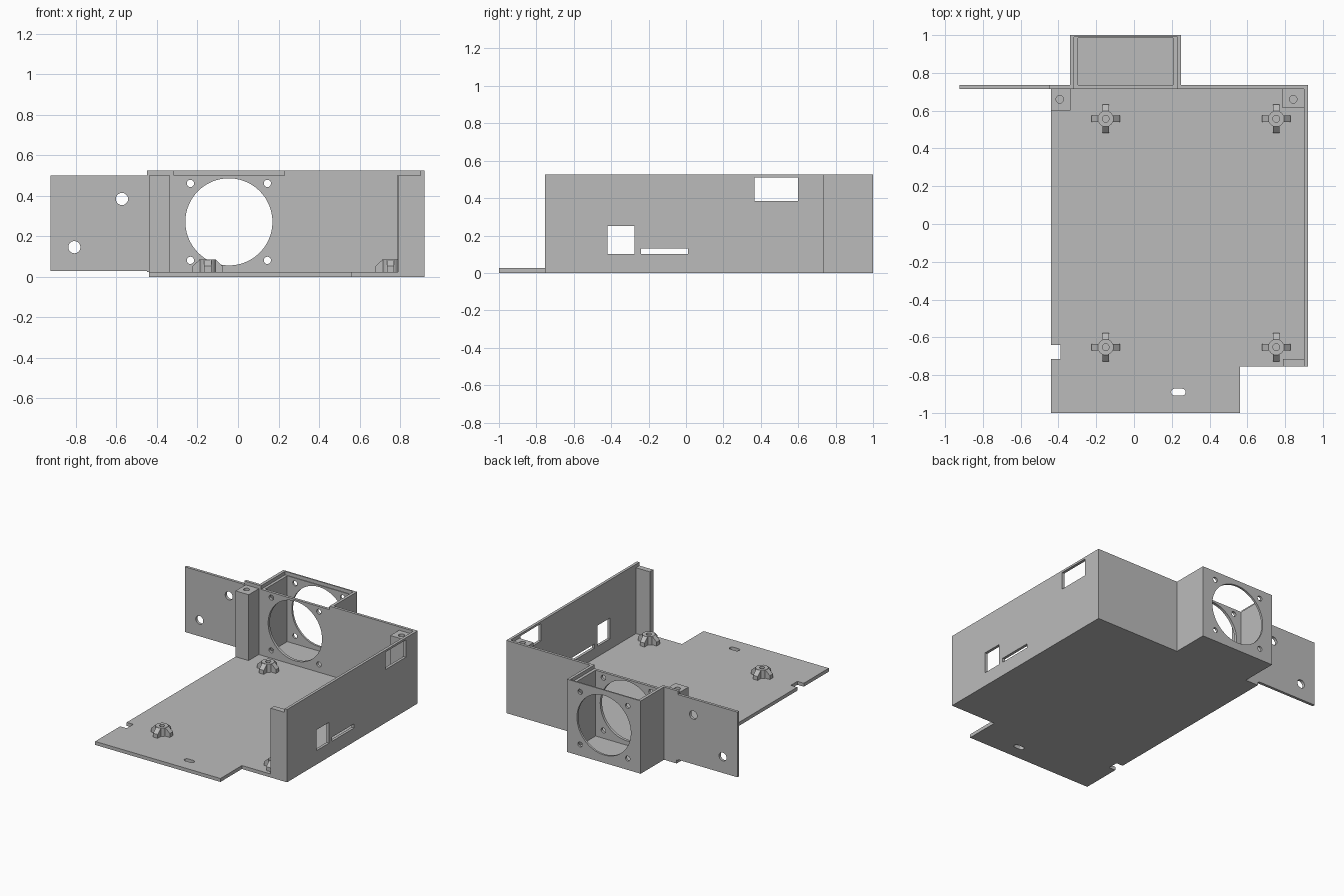
import bpy, bmesh, math

cube = bpy.data.objects.get("Cube")
if cube:
    bpy.data.objects.remove(cube, do_unlink=True)

grey = bpy.data.materials.new("light_grey_plastic")
grey.use_nodes = True
grey.diffuse_color = (0.5, 0.5, 0.5, 1)
grey.node_tree.nodes["Principled BSDF"].inputs["Base Color"].default_value = (0.5, 0.5, 0.5, 1)

FLOOR, LEDGE, TOP = 0.025, 0.5, 0.525
BACK_IN, BACK_OUT = 0.715, 0.735
FAN_X, FAN_Z = -0.045, 0.272


def prism(name, outline, axis, lo, hi):
    """Extrude a 2D outline along an axis (remaining axes in x, y, z order)."""
    bm = bmesh.new()

    def place(p, d):
        co = list(p)
        co.insert("xyz".index(axis), d)
        return bm.verts.new(co)

    face = bm.faces.new([place(p, lo) for p in outline])
    ext = bmesh.ops.extrude_face_region(bm, geom=[face])
    shift = [0, 0, 0]
    shift["xyz".index(axis)] = hi - lo
    bmesh.ops.translate(bm, vec=shift, verts=[v for v in ext["geom"] if isinstance(v, bmesh.types.BMVert)])
    bmesh.ops.recalc_face_normals(bm, faces=bm.faces)
    mesh = bpy.data.meshes.new(name)
    bm.to_mesh(mesh)
    bm.free()
    mesh.materials.append(grey)
    obj = bpy.data.objects.new(name, mesh)
    bpy.context.collection.objects.link(obj)
    return obj


def box(name, x, y, z):
    return prism(name, [(x[0], y[0]), (x[1], y[0]), (x[1], y[1]), (x[0], y[1])], "z", *z)


def ring(u, v, r, n=48, stretch=0):
    """Circle outline, optionally stretched into a slot along u."""
    pts = []
    for i in range(n):
        a = 2 * math.pi * (i + 0.5) / n
        pts.append((u + r * math.cos(a) + math.copysign(stretch, math.cos(a)), v + r * math.sin(a)))
    return pts


def combine(obj, tools, operation="DIFFERENCE"):
    """Apply each tool to the object and remove the tool."""
    for tool in tools:
        tool.hide_render = True
        mod = obj.modifiers.new("cut", "BOOLEAN")
        mod.operation, mod.solver, mod.object = operation, "EXACT", tool
        graph = bpy.context.evaluated_depsgraph_get()
        graph.update()
        mesh = bpy.data.meshes.new_from_object(obj.evaluated_get(graph))
        obj.modifiers.clear()
        obj.data = mesh
        bpy.data.objects.remove(tool, do_unlink=True)
    return obj


def fan_cutters():
    """Fan opening, four screw holes and the lid recess."""
    cuts = [prism("cutter", ring(FAN_X, FAN_Z, 0.215, 96), "y", 0.6, 1.1)]
    for sx in (-1, 1):
        for sz in (-1, 1):
            cuts.append(prism("cutter", ring(FAN_X + sx * 0.19, FAN_Z + sz * 0.19, 0.018, 24), "y", 0.6, 1.1))
    cuts.append(box("cutter", (-0.317, 0.229), (0.6, 0.99), (LEDGE, 0.6)))
    return cuts


# Floor with side notch and rounded slot
floor = prism("floor_plate", [
    (-0.44, -1), (0.56, -1), (0.56, -0.755), (0.92, -0.755), (0.92, BACK_OUT),
    (0.25, BACK_OUT), (0.25, 1), (-0.339, 1), (-0.339, BACK_OUT), (-0.44, BACK_OUT),
    (-0.44, -0.64), (-0.388, -0.64), (-0.388, -0.715), (-0.44, -0.715)], "z", 0, FLOOR)
combine(floor, [prism("cutter", ring(0.235, -0.89, 0.018, 32, 0.02), "z", -0.1, 0.1)])

# Left side wall with its port openings
side = box("side_wall", (0.90, 0.92), (-0.755, BACK_OUT), (FLOOR, TOP))
ports = [((0.365, 0.60), (0.385, 0.51)), ((-0.42, -0.275), (0.1, 0.25)), ((-0.24, 0.01), (0.1, 0.13))]
combine(side, [box("cutter", (0.8, 1), y, z) for y, z in ports])

# Back wall and fan housing
back = box("back_wall", (-0.45, 0.90), (BACK_IN, BACK_OUT), (FLOOR, TOP))
combine(back, fan_cutters())
housing = box("fan_housing", (-0.339, 0.25), (BACK_OUT, 1), (FLOOR, TOP))
cavity = box("cutter", (-0.297, 0.207), (0.7, 0.985), (0, 0.6))
combine(housing, [cavity] + fan_cutters())

# Mounting flange beside the back wall
flange = box("mounting_flange", (-0.925, -0.45), (BACK_IN, BACK_OUT), (0.03, LEDGE))
combine(flange, [prism("cutter", ring(x, z, 0.03), "y", 0.6, 0.9) for x, z in ((-0.573, 0.385), (-0.808, 0.147))])

# Corner posts, the rear two with screw holes
posts = [("back_right_post", (-0.44, -0.335), (0.60, BACK_IN), (-0.393, 0.66)),
         ("back_left_post", (0.785, 0.90), (0.615, BACK_IN), (0.843, 0.66))]
for name, x, y, hole in posts:
    post = box(name, x, y, (FLOOR, LEDGE))
    combine(post, [prism("cutter", ring(*hole, 0.02, 32), "z", 0.35, 0.6)])
box("front_left_post", (0.79, 0.90), (-0.755, -0.715), (FLOOR, LEDGE))

# Board standoffs: ribbed bosses with a screw hole
rib = [(-0.075, FLOOR), (0.075, FLOOR), (0.075, 0.053), (0.04, 0.085), (-0.04, 0.085), (-0.075, 0.053)]
standoff = prism("standoff", ring(0, 0, 0.042, 32), "z", FLOOR, 0.085)
combine(standoff, [prism("cutter", rib, axis, -0.018, 0.018) for axis in "xy"], "UNION")
combine(standoff, [prism("cutter", ring(0, 0, 0.018, 24), "z", FLOOR + 0.005, 0.2)])
for i, (x, y) in enumerate([(-0.15, 0.557), (0.753, 0.557), (-0.15, -0.652), (0.753, -0.652)]):
    copy = standoff if i == 0 else standoff.copy()
    if i:
        bpy.context.collection.objects.link(copy)
    copy.name = "standoff_%d" % (i + 1)
    copy.location = (x, y, 0)

# Smooth the round holes, keep the corners crisp
bpy.ops.object.select_all(action="DESELECT")
for obj in bpy.context.collection.objects:
    if obj.type == "MESH" and grey.name in obj.data.materials:
        obj.select_set(True)
        bpy.context.view_layer.objects.active = obj
bpy.ops.object.shade_smooth_by_angle(angle=math.radians(30))
